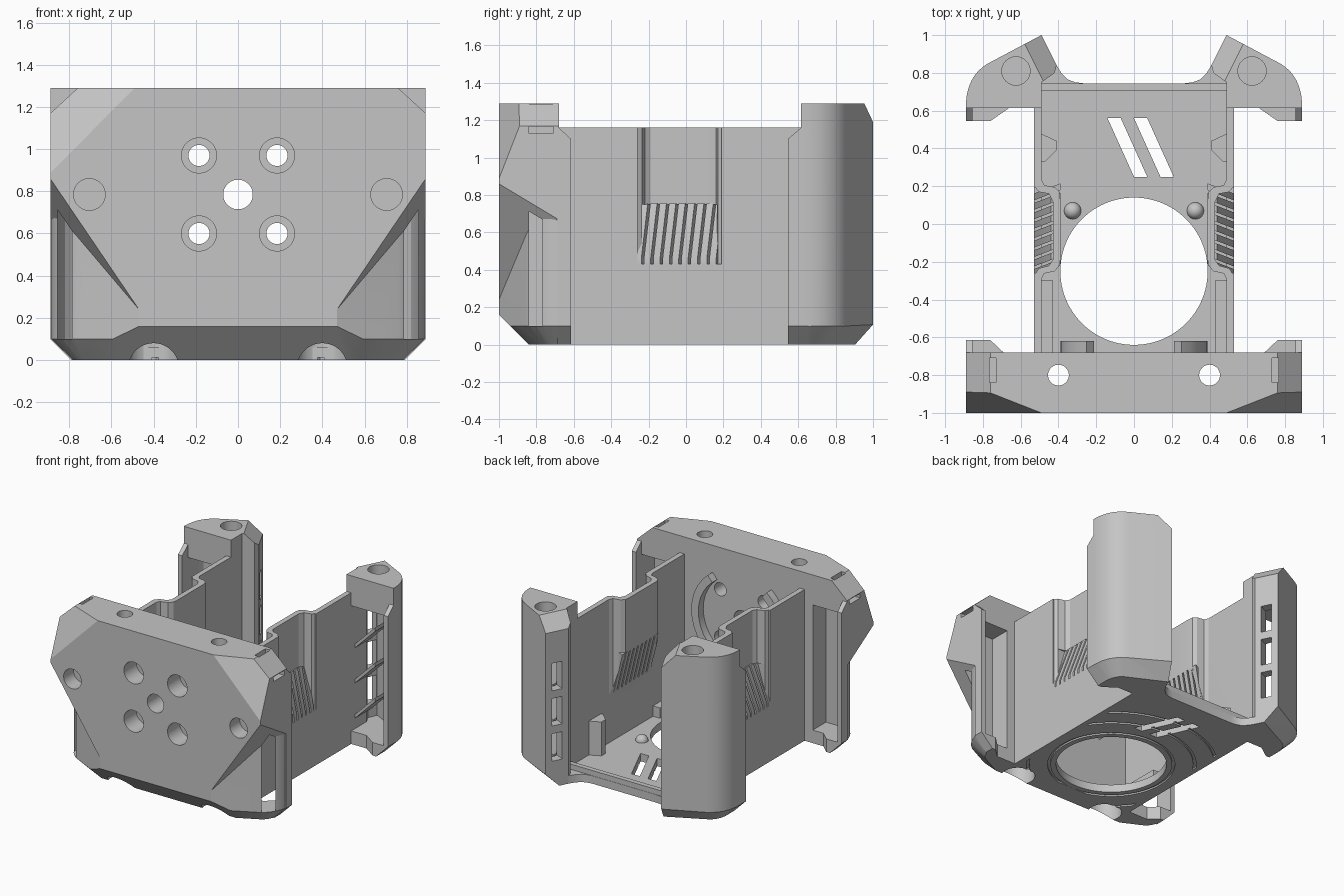
import bpy, bmesh, math
from mathutils import Vector

if "Cube" in bpy.data.objects:
    bpy.data.objects.remove(bpy.data.objects["Cube"])

grey = bpy.data.materials.new("plain_grey")
grey.use_nodes = True
grey.diffuse_color = (0.56, 0.56, 0.56, 1)
grey.node_tree.nodes["Principled BSDF"].inputs["Base Color"].default_value = (0.56, 0.56, 0.56, 1)


def finish(bm, name):
    bmesh.ops.recalc_face_normals(bm, faces=bm.faces)
    mesh = bpy.data.meshes.new(name)
    bm.to_mesh(mesh)
    bm.free()
    mesh.materials.append(grey)
    ob = bpy.data.objects.new(name, mesh)
    bpy.context.collection.objects.link(ob)
    return ob


def prism(name, pts, axis, lo, hi, planes=(), convex=False):
    """Extrude a 2D outline along an axis, then trim it by (point, outward normal) planes."""
    place = {"x": lambda u, v, w: (w, u, v),
             "y": lambda u, v, w: (u, w, v),
             "z": lambda u, v, w: (u, v, w)}[axis]
    bm = bmesh.new()
    face = bm.faces.new([bm.verts.new(place(u, v, lo)) for u, v in pts])
    ext = bmesh.ops.extrude_face_region(bm, geom=[face])
    top = [g for g in ext["geom"] if isinstance(g, bmesh.types.BMVert)]
    shift = Vector(place(0, 0, hi)) - Vector(place(0, 0, lo))
    bmesh.ops.translate(bm, verts=top, vec=shift)
    for co, no in planes:
        bmesh.ops.bisect_plane(bm, geom=bm.verts[:] + bm.edges[:] + bm.faces[:],
                               plane_co=co, plane_no=no, clear_outer=True)
        bmesh.ops.holes_fill(bm, edges=[e for e in bm.edges if e.is_boundary])
    if convex:
        # rebuild a clean closed shell from the trimmed corners
        bmesh.ops.delete(bm, geom=bm.edges[:], context="EDGES_FACES")
        bmesh.ops.remove_doubles(bm, verts=bm.verts, dist=1e-4)
        bmesh.ops.convex_hull(bm, input=bm.verts[:])
        bmesh.ops.delete(bm, geom=[v for v in bm.verts if not v.link_faces], context="VERTS")
    return finish(bm, name)


def box(name, x, y, z):
    return prism(name, [(x[0], y[0]), (x[1], y[0]), (x[1], y[1]), (x[0], y[1])], "z", *z)


def cylinder(name, axis, u, v, r, lo, hi, n=48):
    ring = [(u + r * math.cos(2 * math.pi * i / n), v + r * math.sin(2 * math.pi * i / n))
            for i in range(n)]
    return prism(name, ring, axis, lo, hi)


def baked(ob):
    """Mesh of the object with its modifiers, which are then removed."""
    graph = bpy.context.evaluated_depsgraph_get()
    mesh = bpy.data.meshes.new_from_object(ob.evaluated_get(graph))
    ob.modifiers.clear()
    return mesh


def volume(mesh):
    bm = bmesh.new()
    bm.from_mesh(mesh)
    result = abs(bm.calc_volume())
    bm.free()
    return result


def cut(ob, tools):
    """Subtract tools one by one; a result with an impossible volume is not used."""
    for tool in tools:
        before = volume(ob.data)
        for solver in ("MANIFOLD", "EXACT"):
            mod = ob.modifiers.new("cut", "BOOLEAN")
            mod.operation, mod.solver, mod.object = "DIFFERENCE", solver, tool
            mesh = baked(ob)
            if before * .05 < volume(mesh) < before - 1e-7:
                ob.data = mesh
                break
        bpy.data.objects.remove(tool)


def mirror(ob):
    mod = ob.modifiers.new("mirror", "MIRROR")
    mod.use_mirror_merge = False
    ob.data = baked(ob)


def flip(pts):
    return [(-u, v) for u, v in reversed(pts)]


def span(s, a, b):
    return tuple(sorted((s * a, s * b)))


# Rounded outer corner shared by the front plate and the rear pillars
corner = []
for i in range(13):
    t = i / 12
    a, b, c = (1 - t) ** 2, 2 * t * (1 - t), t * t
    corner.append((a * .76 + (b + c) * .89, a * .857 + b * .79 + c * .62))


def low_chamfers(s, ydir):
    """45 degree trims around the bottom edge on one side."""
    out = [((s * .89, 0, .1), (s, 0, -1)),
           ((s * .76, ydir * .857, .1), (s * .447, ydir * .894, -1))]
    for i in (3, 5, 7, 9):
        (x0, y0), (x1, y1) = corner[i - 1], corner[i + 1]
        n = Vector((y0 - y1, x1 - x0)).normalized()
        out.append(((s * corner[i][0], ydir * corner[i][1], .1), (s * n.x, ydir * n.y, -1)))
    return out


# Front plate: bevelled block whose lower corners are cut back to a rounded shape
front = [(.89, .05), (.89, 1.17), (.76, 1.29)]
trims = [((0, -1, .16), (0, -1, -1))]
for s in (1, -1):
    trims += low_chamfers(s, -1)
    trims.append(((s * .49, -1, 1.29), (s * .393, -1, .39)))
plate = prism("front_plate", [(.83, 0)] + front + flip([(.83, 0)] + front), "y", -1, -.68,
              trims, convex=True)
cuts = []
for s in (1, -1):
    waste = [(.47, -1.1), (.47, -1)] + [(x, -y) for x, y in corner] + [(1, -.62), (1, -1.1)]
    cuts += [prism("c", waste if s > 0 else flip(waste), "z", -.1, 1.25,
                   [((s * .49, -1, .27), (-s * 1.475, .6, 1))]),
             box("c", span(s, .6, .855), (-.84, -.6), (.1, 1.06)),
             cylinder("c", "y", s * .705, .785, .075, -1.1, -.88),
             cylinder("c", "z", s * .4, -.8, .12, -.1, .2),
             cylinder("c", "z", s * .4, -.8, .055, -.1, 1.4)]
    for z in (.6, .97):
        cuts += [cylinder("c", "y", s * .185, z, .083, -1.1, -.85),
                 cylinder("c", "y", s * .185, z, .05, -1.2, -.5)]
    # strap slot that passes under the bevelled top corner
    strap = [(.73, 1.35), (.765, 1.35), (.765, 1.165), (.95, 1.165), (.95, 1.13), (.73, 1.13)]
    cuts.append(prism("c", strap if s > 0 else flip(strap), "y", -.84, -.71))
cuts.append(cylinder("c", "y", 0, .785, .07, -1.1, -.5))
cut(plate, cuts)

# Side flanges and foot tabs behind the front plate
edge_trim = [((.89, 0, .1), (1, 0, -1))]
mirror(prism("front_flange", [(-.69, 0), (-.615, 0), (-.615, 1.1), (-.68, 1.16), (-.69, 1.16)],
             "x", .855, .89, edge_trim))
mirror(prism("front_tab", [(.68, -.69), (.89, -.69), (.89, -.615), (.76, -.615)],
             "z", 0, .1, edge_trim))

# Curved ridges on the inner side of the front plate
arc = [math.radians(a) for a in range(-50, 51, 10)]
ridge = [(.39 * math.cos(a), .785 + .39 * math.sin(a)) for a in arc]
ridge += [(.33 * math.cos(a), .785 + .33 * math.sin(a)) for a in reversed(arc)]
mirror(prism("inner_ridges", ridge, "y", -.69, -.62))

# Rear pillars: hollow ducts, open towards the front
outline = [(.89, .545), (.49, .545), (.49, .75), (.42, .8), (.41, .84), (.49, 1)] + corner
pillar = prism("rear_pillars", outline, "z", 0, 1.29,
               low_chamfers(1, 1) + [((.49, 1, 1.19), (-.894, .447, 1))])
hollow = [(.53, .4), (.53, .8), (.5, .86), (.53, .93), (.57, .91), (.74, .825),
          (.82, .75), (.855, .62), (.855, .4)]
cuts = [prism("c", hollow, "z", .1, 1.06),
        box("c", (.4, .855), (.4, .615), (.1, 1.5)),
        prism("c", [(.4, .4), (.76, .4), (.76, .545), (.66, .615), (.4, .615)], "z", -.1, .2),
        prism("c", [(.4, .98), (.545, 1.1), (.615, 1.16), (.615, 1.4), (.4, 1.4)], "x", .3, 1),
        cylinder("c", "z", .625, .81, .075, 1.12, 1.4)]
tx, ty = .447, .894
for z in (.2, .47, .74):
    quad = [(.45 + a * tx - b * ty, .92 + a * ty + b * tx)
            for a, b in ((-.04, -.11), (.04, -.11), (.04, .11), (-.04, .11))]
    cuts.append(prism("c", quad, "z", z, z + .21))
cut(pillar, cuts)
mirror(pillar)

# Sloping vanes inside the pillar ducts
for i, z in enumerate((.2, .47, .74)):
    mirror(prism("duct_vane_%d" % (i + 1),
                 [(.52, z), (.52, z - .03), (.7, z + .15), (.7, z + .18)], "y", .66, .87))

# Side walls with an inward bulge above a sloping window
inner = [(.49, -.69), (.49, -.29), (.475, -.262), (.42, -.25), (.395, -.22), (.39, -.19),
         (.39, .13), (.395, .17), (.42, .195), (.475, .205), (.49, .235), (.49, .76)]
wall = prism("side_walls", inner + [(.53, .76), (.53, -.69)], "z", 0, 1.16)
pocket = [(.6, -.26), (.52, -.26), (.505, -.235), (.45, -.22), (.43, -.19),
          (.43, .12), (.45, .16), (.505, .17), (.52, .19), (.6, .19)]
under = [(.49, -.1), (.49, .43), (.39, .75), (.3, .75), (.3, -.1)]
cut(wall, [prism("c", pocket, "z", .43, 1.4),
           prism("c", under, "y", -.35, .3),
           box("c", (.3, .6), (-.235, .165), (.45, .75))])
mirror(wall)

# Slanted louvre bars that fill the windows
for i in range(9):
    y = -.275 + i * .05
    mirror(prism("louvre_bar_%d" % (i + 1),
                 [(.53, y), (.53, y + .036), (.39, y + .09), (.39, y + .054)], "z", .43, .755,
                 [((.49, 0, .42), (-.33, 0, -.1)), ((.53, 0, .46), (.33, 0, .1))]))

# Floor with the round fan opening, vents and shallow ring grooves
edge = [(.5, -.69), (.5, .84), (.41, .84), (.385, .8), (.35, .765), (.31, .75), (.27, .745)]
floor = prism("floor", edge + flip(edge), "z", 0, .06)
cuts = []
for r in (.45, .6, .75):
    ring = cylinder("c", "z", 0, -.25, r, -.05, .012, 96)
    cut(ring, [cylinder("c", "z", 0, -.25, r - .02, -.1, .1, 96)])
    cuts.append(ring)
cuts.append(cylinder("c", "z", 0, -.25, .39, -.1, .2, 96))
for x in (-.14, 0):
    cuts.append(prism("c", [(x, .56), (x + .07, .56), (x + .21, .25), (x + .14, .25)],
                      "z", -.1, .2))
cut(floor, cuts)

# Rear lip, low inner rails, wedge posts and round bumps on the floor
box("rear_lip", (-.49, .49), (.705, .743), (.03, .1))
mirror(box("inner_rail", (.43, .5), (-.69, -.3), (.02, .14)))
mirror(prism("wedge_post", [(.495, .33), (.47, .33), (.41, .39), (.41, .44), (.495, .48)],
             "z", .03, .32))
bm = bmesh.new()
bmesh.ops.create_uvsphere(bm, u_segments=24, v_segments=12, radius=.045)
bmesh.ops.translate(bm, verts=bm.verts, vec=(.325, .07, .06))
mirror(finish(bm, "floor_bump"))

# Smooth the rounded faces, keep the edges crisp
bpy.ops.object.select_all(action="DESELECT")
for ob in bpy.context.collection.objects:
    if ob.type == "MESH" and grey.name in ob.data.materials:
        ob.select_set(True)
        bpy.context.view_layer.objects.active = ob
bpy.ops.object.shade_smooth_by_angle(angle=math.radians(25))
